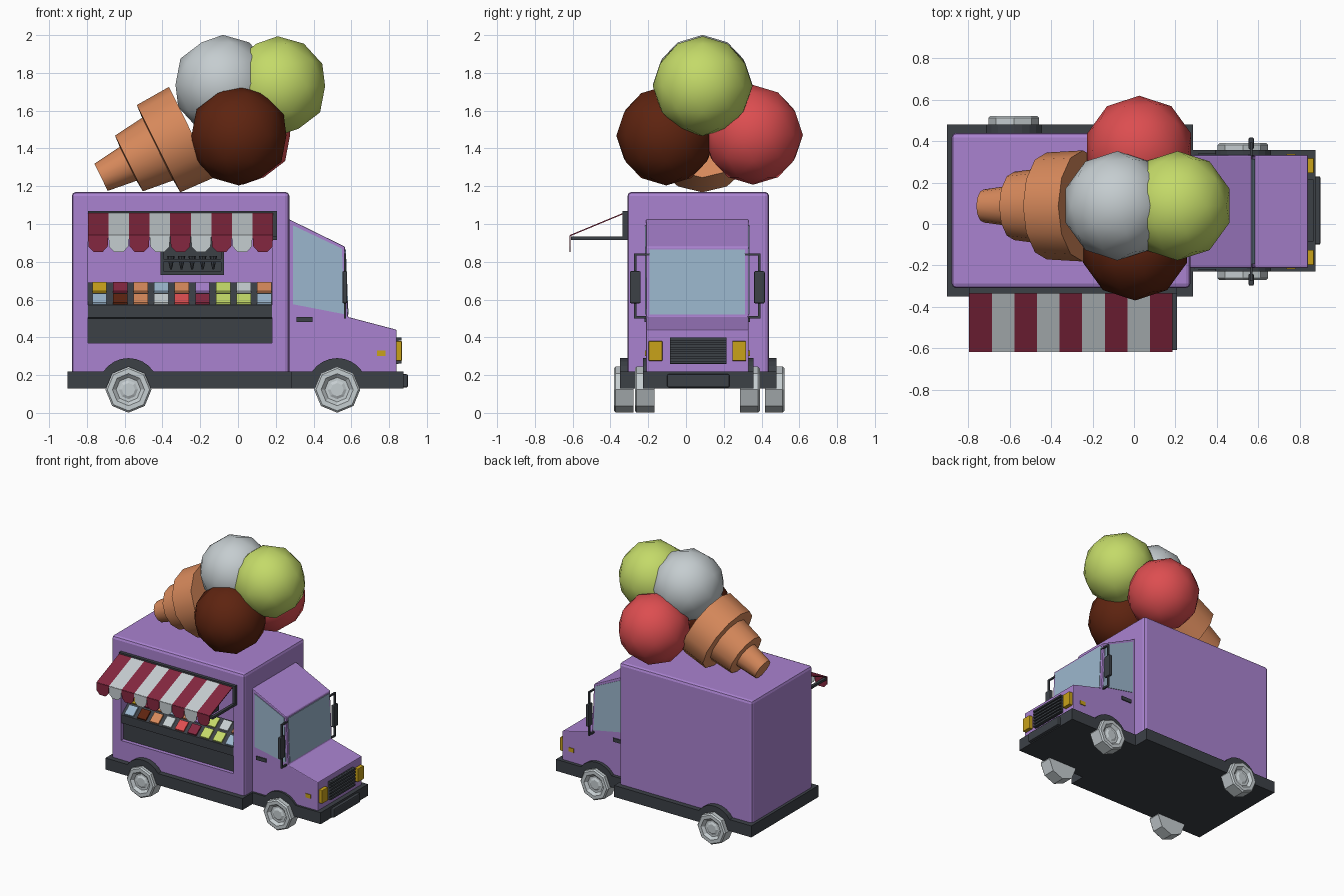
import bpy, bmesh, math
from mathutils import Vector, Matrix

if "Cube" in bpy.data.objects:
    bpy.data.objects.remove(bpy.data.objects["Cube"])

def material(name, rgb):
    m = bpy.data.materials.new(name)
    m.diffuse_color = (*rgb, 1)
    m.use_nodes = True
    m.node_tree.nodes["Principled BSDF"].inputs["Base Color"].default_value = m.diffuse_color
    return m

PURPLE = material("purple paint", (0.40, 0.225, 0.63))
DARK = material("dark grey", (0.045, 0.052, 0.062))
WHITE = material("pale grey", (0.56, 0.61, 0.63))
MAROON = material("maroon", (0.23, 0.02, 0.05))
GREEN = material("lime green", (0.55, 0.70, 0.14))
RED = material("strawberry red", (0.72, 0.075, 0.08))
BROWN = material("chocolate brown", (0.11, 0.017, 0.005))
ORANGE = material("waffle orange", (0.68, 0.25, 0.105))
BLUE = material("glass blue", (0.33, 0.47, 0.61))
YELLOW = material("lamp yellow", (0.58, 0.36, 0.01))

def finish(name, bm, mat, bevel=0, smooth=False):
    bmesh.ops.recalc_face_normals(bm, faces=bm.faces)
    if bevel:
        bmesh.ops.bevel(bm, geom=bm.edges[:], offset=bevel, segments=2, profile=0.5, affect='EDGES')
    me = bpy.data.meshes.new(name)
    bm.to_mesh(me)
    bm.free()
    me.materials.append(mat)
    ob = bpy.data.objects.new(name, me)
    bpy.context.collection.objects.link(ob)
    if smooth:
        bpy.ops.object.select_all(action='DESELECT')
        bpy.context.view_layer.objects.active = ob
        ob.select_set(True)
        bpy.ops.object.shade_smooth_by_angle(angle=math.radians(35))
    return ob

def prism(name, pts, axis, a, b, mat, bevel=0):
    """Extrude a profile: axis 'y' takes (x, z) points, axis 'x' takes (y, z)."""
    bm = bmesh.new()
    place = (lambda p, t: (p[0], t, p[1])) if axis == 'y' else (lambda p, t: (t, p[0], p[1]))
    lo = [bm.verts.new(place(p, a)) for p in pts]
    hi = [bm.verts.new(place(p, b)) for p in pts]
    bm.faces.new(lo)
    bm.faces.new(hi[::-1])
    n = len(pts)
    for i in range(n):
        j = (i + 1) % n
        bm.faces.new((lo[i], hi[i], hi[j], lo[j]))
    return finish(name, bm, mat, bevel)

def box(name, x0, x1, y0, y1, z0, z1, mat, bevel=0):
    return prism(name, [(x0, z0), (x1, z0), (x1, z1), (x0, z1)], 'y', y0, y1, mat, bevel)

def lathe(name, rings, sides, origin, axis, mat, smooth=False):
    """Revolve (distance, radius) rings about an axis and cap both ends."""
    bm = bmesh.new()
    mx = Matrix.Translation(origin) @ Vector(axis).to_track_quat('Z', 'Y').to_matrix().to_4x4()
    loops = [[bm.verts.new(mx @ Vector((r * math.cos(2 * math.pi * k / sides),
                                        r * math.sin(2 * math.pi * k / sides), d)))
              for k in range(sides)] for d, r in rings]
    for u, v in zip(loops, loops[1:]):
        for k in range(sides):
            j = (k + 1) % sides
            bm.faces.new((u[k], u[j], v[j], v[k]))
    bm.faces.new(loops[0])
    bm.faces.new(loops[-1])
    return finish(name, bm, mat, smooth=smooth)

BODY_Y, CAB_Y = 0.065, 0.06
REAR_X, FRONT_X = -0.58, 0.525

# Van body with the serving hatch cut out of its front side
body = box("van_body", -0.88, 0.272, BODY_Y - 0.375, BODY_Y + 0.375, 0.18, 1.17, PURPLE, 0.022)
cutter = box("hatch_cutter", -0.795, 0.18, -0.5, -0.06, 0.37, 1.06, PURPLE)
cutter.hide_render = True
cut = body.modifiers.new("hatch", 'BOOLEAN')
cut.operation, cut.object, cut.solver = 'DIFFERENCE', cutter, 'EXACT'
bpy.context.view_layer.objects.active = body
bpy.ops.object.modifier_apply(modifier=cut.name)
bpy.data.objects.remove(cutter)

# Lower skirts with rounded wheel arches
def skirt(name, x0, x1, wheel_x, yc, half):
    arc = [(wheel_x + 0.16 * math.cos(math.radians(a)), 0.13 + 0.16 * math.sin(math.radians(a)))
           for a in range(34, 147, 14)]
    prism(name, [(x0, 0.13), (x1, 0.13), (x1, 0.22)] + arc + [(x0, 0.22)],
          'y', yc - half, yc + half, DARK)

skirt("body_skirt", -0.902, 0.285, REAR_X, BODY_Y, 0.415)
skirt("cab_skirt", 0.28, 0.875, FRONT_X, 0.065, 0.293)
box("front_bumper", 0.87, 0.90, -0.10, 0.23, 0.135, 0.205, DARK, 0.008)

# Cab
prism("cab", [(0.25, 0.2), (0.84, 0.2), (0.84, 0.44), (0.582, 0.508), (0.566, 0.88), (0.25, 1.035)],
      'y', CAB_Y - 0.272, CAB_Y + 0.272, PURPLE, 0.006)
prism("windshield", [(0.576, 0.52), (0.585, 0.52), (0.571, 0.865), (0.562, 0.865)],
      'y', CAB_Y - 0.253, CAB_Y + 0.253, BLUE)

# Grille
box("grille_back", 0.835, 0.85, -0.085, 0.215, 0.26, 0.40, DARK)
for i in range(6):
    z = 0.262 + i * 0.0245
    box("grille_slat", 0.845, 0.866, -0.085, 0.215, z, z + 0.014, DARK)

# Paired cab details
for s, side in ((-1, "near"), (1, "far")):
    def span(a, b):
        return sorted((CAB_Y + s * a, CAB_Y + s * b))
    prism(side + "_side_window", [(0.292, 0.575), (0.565, 0.522), (0.55, 0.87), (0.292, 0.992)],
          'y', *span(0.268, 0.276), BLUE)
    box(side + "_door_handle", 0.31, 0.395, *span(0.27, 0.28), 0.48, 0.508, DARK)
    box(side + "_marker_lamp", 0.735, 0.78, *span(0.27, 0.278), 0.30, 0.33, YELLOW)
    box(side + "_headlight", 0.83, 0.868, *span(0.185, 0.258), 0.275, 0.38, YELLOW, 0.004)
    box(side + "_mirror", 0.553, 0.578, *span(0.30, 0.357), 0.58, 0.75, DARK, 0.006)
    box(side + "_mirror_rod", 0.56, 0.572, *span(0.322, 0.334), 0.50, 0.845, DARK)
    for z in (0.50, 0.833):
        box(side + "_mirror_bracket", 0.56, 0.572, *span(0.25, 0.334), z, z + 0.012, DARK)

# Wheels
for label, x, yc, out in (("rear", REAR_X, 0.07, 0.452), ("front", FRONT_X, 0.06, 0.331)):
    for s in (-1, 1):
        lathe(label + "_wheel", [(0, 0.09), (0, 0.122), (0.095, 0.122), (0.105, 0.112),
                                 (0.105, 0.085), (0.085, 0.065), (0.085, 0.05), (0.093, 0.035)],
              8, (x, yc + s * (out - 0.105), 0.123), (0, s, 0), WHITE)

# Serving counter with a sloping display
prism("counter", [(-0.28, 0.37), (-0.28, 0.50), (-0.305, 0.505), (-0.305, 0.57),
                  (-0.15, 0.69), (-0.15, 0.37)], 'x', -0.795, 0.18, DARK)
rows = ((BLUE, BROWN, ORANGE, WHITE, RED, MAROON, GREEN, GREEN, BLUE),
        (YELLOW, MAROON, ORANGE, BLUE, ORANGE, PURPLE, GREEN, WHITE, ORANGE))
run, rise = 0.155, 0.12
for r, colours in enumerate(rows):
    t0, t1 = 0.05 + 0.5 * r, 0.45 + 0.5 * r
    y0, z0, y1, z1 = -0.305 + run * t0, 0.57 + rise * t0, -0.305 + run * t1, 0.57 + rise * t1
    for i, colour in enumerate(colours):
        x = -0.733 + i * 0.109
        prism("ice_cream_tub", [(y0, z0 - 0.01), (y0 - 0.006, z0 + 0.008), (y1 - 0.006, z1 + 0.008),
                                (y1, z1 - 0.01)], 'x', x - 0.038, x + 0.038, colour)

# Hanging cone rack inside the hatch
box("rack_base", -0.41, -0.075, -0.24, -0.13, 0.73, 0.75, DARK)
box("rack_back", -0.41, -0.075, -0.14, -0.13, 0.73, 1.06, DARK)
box("rack_shelf", -0.41, -0.075, -0.24, -0.13, 0.80, 0.815, DARK)
for x in (-0.41, -0.09):
    box("rack_side", x, x + 0.015, -0.24, -0.13, 0.73, 1.06, DARK)
for i in range(5):
    lathe("rack_cone", [(0, 0.005), (0.07, 0.02)], 8, (-0.355 + i * 0.056, -0.2, 0.76), (0, 0, 1), DARK)

# Awning frame
box("awning_top_bar", -0.795, 0.205, -0.335, -0.305, 1.045, 1.07, DARK)
for x in (-0.79, 0.185):
    box("awning_post", x, x + 0.022, -0.335, -0.305, 0.915, 1.07, DARK)
    box("awning_arm", x, x + 0.022, -0.608, -0.31, 0.915, 0.933, DARK)

# Striped awning with scalloped valance
w = 0.109
for i in range(9):
    x0, x1 = -0.795 + i * w, -0.795 + (i + 1) * w
    colour = WHITE if i % 2 else MAROON
    prism("awning_stripe", [(-0.325, 1.062), (-0.614, 0.942), (-0.614, 0.935), (-0.325, 1.055)],
          'x', x0, x1, colour)
    prism("awning_scallop", [(x0, 0.94), (x0 + 0.004, 0.88), (x0 + 0.03, 0.853), (x1 - 0.03, 0.853),
                             (x1 - 0.004, 0.88), (x1, 0.94)], 'y', -0.617, -0.611, colour)

# Stepped waffle cone lying on the roof
tilt = math.radians(26.5)
axis = (math.cos(tilt), 0, math.sin(tilt))
lathe("waffle_cone", [(0, 0.08), (0.16, 0.10), (0.165, 0.165), (0.335, 0.185),
                      (0.34, 0.258), (0.535, 0.268)],
      12, (-0.725, 0.087, 1.247), axis, ORANGE, smooth=True)

# Ice cream scoops
for name, pos, colour in (("chocolate_scoop", (0.005, -0.105, 1.468), BROWN),
                          ("strawberry_scoop", (0.025, 0.355, 1.472), RED),
                          ("vanilla_scoop", (-0.08, 0.088, 1.737), WHITE),
                          ("lime_scoop", (0.21, 0.088, 1.73), GREEN)):
    bm = bmesh.new()
    bmesh.ops.create_icosphere(bm, subdivisions=2, radius=0.264, matrix=Matrix.Translation(pos))
    finish(name, bm, colour, smooth=True)
